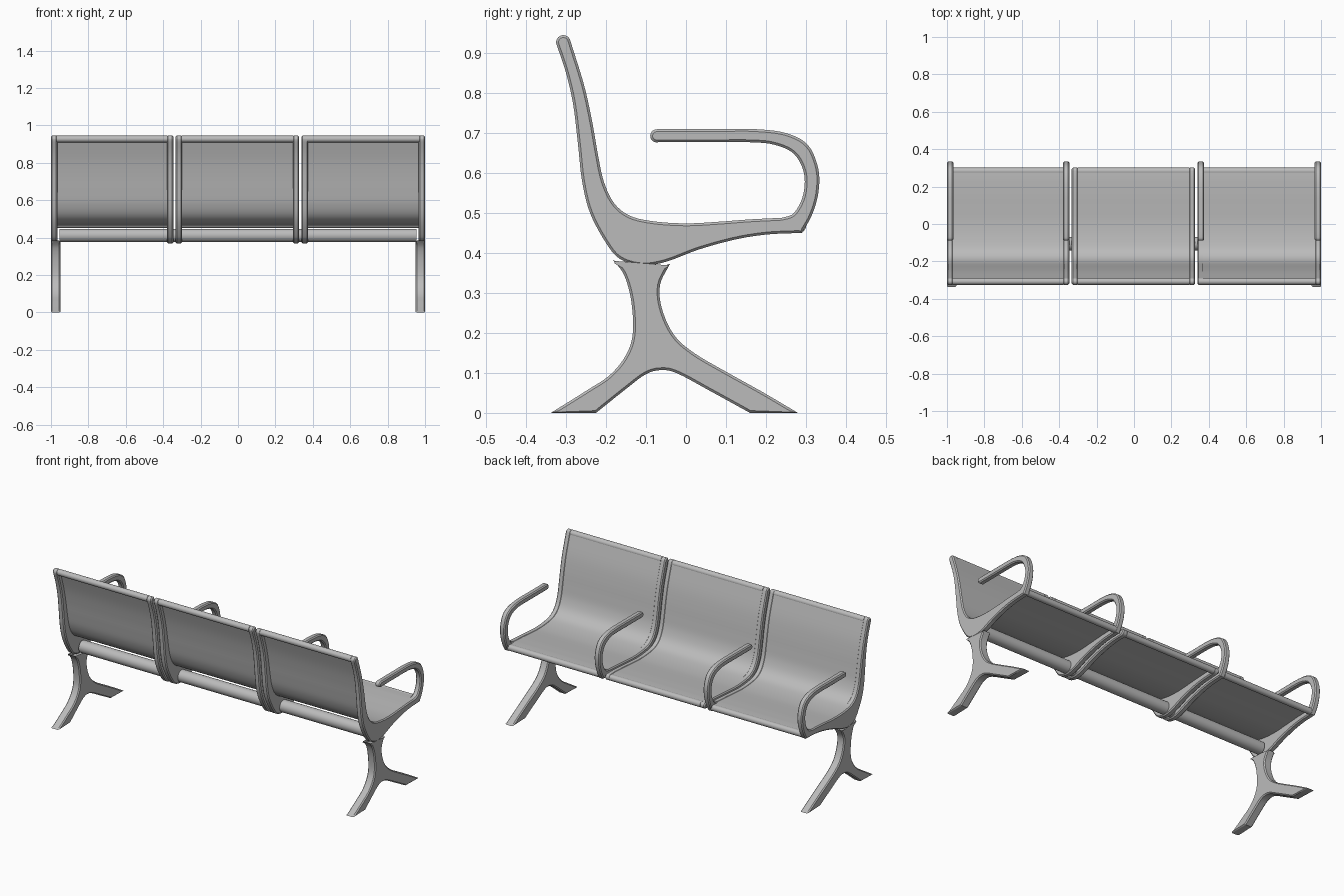
import bpy
import bmesh
import math
from mathutils import Vector

if "Cube" in bpy.data.objects:
    bpy.data.objects.remove(bpy.data.objects["Cube"], do_unlink=True)

metal = bpy.data.materials.new("satin grey metal")
metal.use_nodes = True
grey = (0.5, 0.5, 0.5, 1.0)
metal.diffuse_color = grey
metal.node_tree.nodes["Principled BSDF"].inputs["Base Color"].default_value = grey


def spline(points, steps=5):
    """Smooth curve through the given side-view (y, z) points."""
    pts = [Vector(p) for p in points]
    pts = [pts[0] * 2 - pts[1]] + pts + [pts[-1] * 2 - pts[-2]]
    curve = []
    for a, b, c, d in zip(pts, pts[1:], pts[2:], pts[3:]):
        for i in range(steps):
            t = i / steps
            curve.append(b + (c - a) * t / 2 + (a * 2 - b * 5 + c * 4 - d) * t * t / 2
                         + (b * 3 - a - c * 3 + d) * t ** 3 / 2)
    return curve + [pts[-2]]


def arc(centre, radius, start, end, steps=12):
    angles = [math.radians(start + (end - start) * i / steps) for i in range(steps + 1)]
    return [Vector(centre) + radius * Vector((math.cos(a), math.sin(a))) for a in angles]


def offset(points, distance, closed=True):
    """Move a side-view line to its left, which is inward for an outline."""
    last = len(points) - 1
    moved = []
    for i, p in enumerate(points):
        before = points[i - 1] if closed or i > 0 else p
        after = points[(i + 1) % len(points)] if closed or i < last else p
        first = (p - before).normalized()
        second = (after - p).normalized()
        tangent = (first + second).normalized()
        moved.append(p + distance * Vector((-tangent.y, tangent.x)))
    return moved


def prism(name, outline, x0, x1, bevel=0.0):
    """Extrude a side-view outline along x, with chamfered rims if asked."""
    clean = [p for i, p in enumerate(outline) if (p - outline[i - 1]).length > 0.0005]
    rings = [(x0, clean), (x1, clean)]
    if bevel:
        inner = offset(clean, bevel)
        rings = [(x0, inner), (x0 + bevel, clean), (x1 - bevel, clean), (x1, inner)]
    bm = bmesh.new()
    loops = [[bm.verts.new((x, p.x, p.y)) for p in line] for x, line in rings]
    for low, high in zip(loops, loops[1:]):
        for i in range(len(low)):
            bm.faces.new((low[i - 1], low[i], high[i], high[i - 1]))
    bm.faces.new(loops[0])
    bm.faces.new(loops[-1])
    bmesh.ops.recalc_face_normals(bm, faces=bm.faces)
    mesh = bpy.data.meshes.new(name)
    bm.to_mesh(mesh)
    bm.free()
    mesh.materials.append(metal)
    obj = bpy.data.objects.new(name, mesh)
    bpy.context.collection.objects.link(obj)
    bpy.ops.object.select_all(action="DESELECT")
    obj.select_set(True)
    bpy.context.view_layer.objects.active = obj
    bpy.ops.object.shade_smooth_by_angle(angle=math.radians(30))
    return obj


# Side-view curves shared by the frames and seat shells
TOP = (-0.307, 0.927)
NOSE = (0.283, 0.469)
ROLL = 0.018
back_edge = spline([(-0.325, 0.925), (-0.3, 0.85), (-0.282, 0.77), (-0.27, 0.67),
                    (-0.26, 0.58), (-0.24, 0.5), (-0.2, 0.425), (-0.165, 0.385),
                    (-0.11, 0.369), (-0.05, 0.378), (0.03, 0.408), (0.12, 0.433),
                    (0.2, 0.446), (0.28, 0.45)])
seat_edge = spline([(0.24, 0.488), (0.16, 0.484), (0.08, 0.478), (0, 0.474),
                    (-0.08, 0.479), (-0.14, 0.493), (-0.18, 0.525), (-0.206, 0.58),
                    (-0.221, 0.65), (-0.235, 0.73), (-0.255, 0.82), (-0.289, 0.93)])
top_cap = arc(TOP, ROLL, 10, 180)
nose_cap = arc(NOSE, ROLL, -80, 90)
arm_outer = spline([(0.29, 0.45), (0.315, 0.495), (0.331, 0.55), (0.331, 0.61),
                    (0.305, 0.67), (0.25, 0.7), (0.17, 0.71), (0.08, 0.71), (-0.07, 0.71)])
arm_tip = arc((-0.073, 0.693), 0.0165, 90, 270)
arm_inner = spline([(-0.07, 0.677), (0.07, 0.677), (0.16, 0.677), (0.22, 0.671),
                    (0.27, 0.648), (0.295, 0.6), (0.293, 0.545), (0.27, 0.5), (0.24, 0.488)])
plain_frame = back_edge + nose_cap + seat_edge + top_cap
arm_frame = back_edge + arm_outer + arm_tip + arm_inner + seat_edge + top_cap

# Three seats: side frames, thin curved shell and rolled edges
WIDTH = 0.034
for side, x0, x1, profile in (("right", -1, -0.346, arm_frame),
                              ("middle", -0.333, 0.327, plain_frame),
                              ("left", 0.34, 1, arm_frame)):
    prism(side + "_seat_frame_a", profile, x0, x0 + WIDTH, 0.006)
    prism(side + "_seat_frame_b", profile, x1 - WIDTH, x1, 0.006)
    inner0, inner1 = x0 + WIDTH - 0.004, x1 - WIDTH + 0.004
    line = [Vector((NOSE[0], 0.487))] + seat_edge
    shell = offset(line, 0.002, False) + offset(line, 0.01, False)[::-1]
    prism(side + "_seat_shell", shell, inner0, inner1)
    prism(side + "_top_roll", arc(TOP, ROLL, 0, 360, 24), inner0, inner1)
    prism(side + "_front_roll", arc(NOSE, ROLL, 0, 360, 24), inner0, inner1)

# Support tube under the seats
prism("support_tube", arc((-0.105, 0.411), 0.036, 0, 360, 32), -0.955, 0.955)

# Splayed end legs
leg = (spline([(-0.183, 0.383), (-0.155, 0.345), (-0.137, 0.28), (-0.133, 0.2),
               (-0.15, 0.145), (-0.19, 0.095), (-0.25, 0.055), (-0.338, 0)])
       + spline([(-0.225, 0), (-0.15, 0.06), (-0.1, 0.097), (-0.06, 0.107),
                 (-0.02, 0.098), (0.06, 0.055), (0.16, 0)])
       + spline([(0.28, 0), (0.19, 0.053), (0.1, 0.103), (0.02, 0.15), (-0.03, 0.195),
                 (-0.06, 0.26), (-0.065, 0.32), (-0.04, 0.373)])
       + spline([(-0.04, 0.373), (-0.075, 0.362), (-0.11, 0.36), (-0.15, 0.366),
                 (-0.183, 0.383)]))
for side, x0 in (("right", -1), ("left", 0.95)):
    prism(side + "_leg", leg, x0, x0 + 0.05, 0.006)
